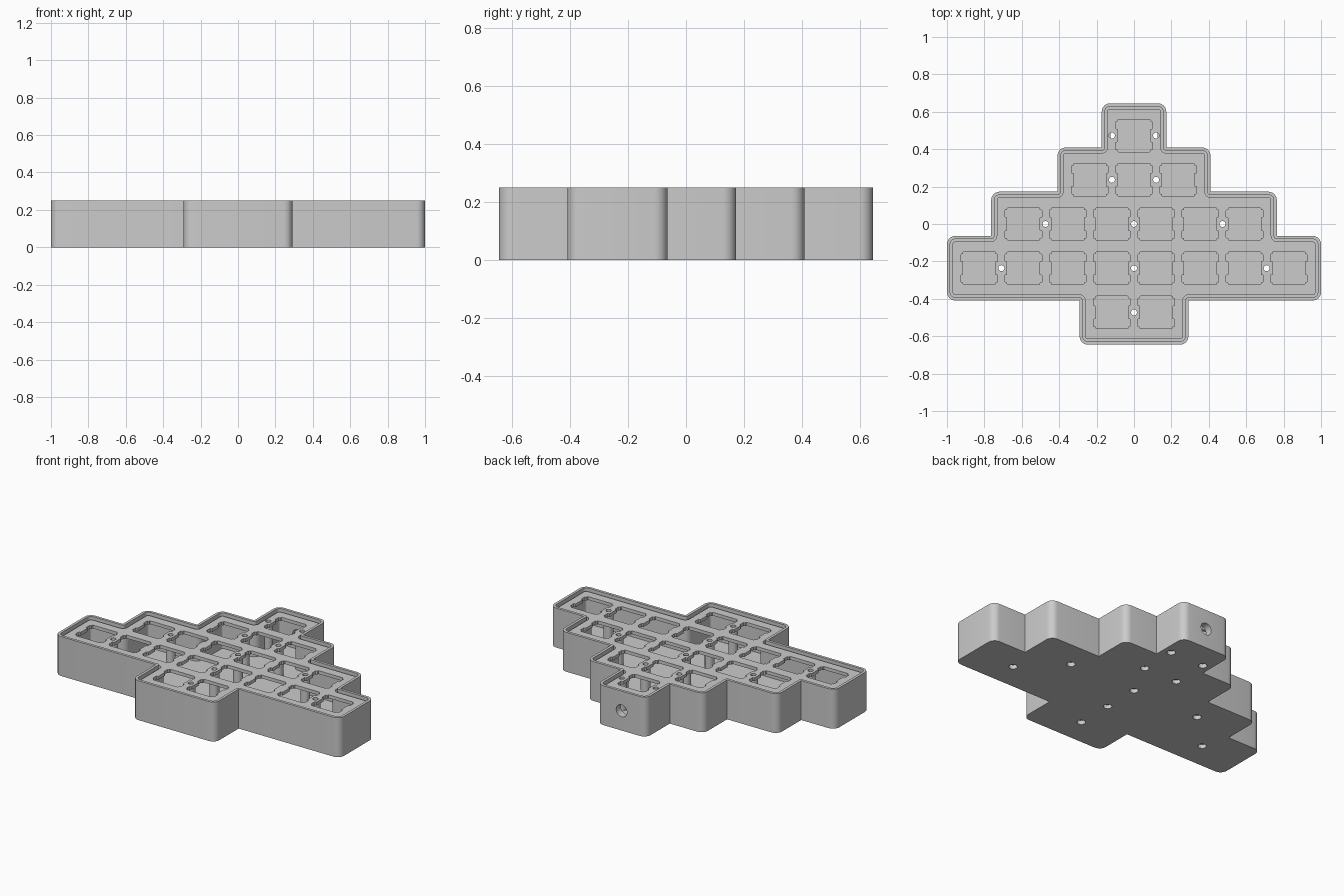
import bpy, bmesh
from math import sin, cos, pi, radians
from mathutils import Vector, Matrix

cube = bpy.data.objects.get("Cube")
if cube:
    bpy.data.objects.remove(cube)

PITCH = 0.2364
MARGIN = 0.0545
HEIGHT = 0.25
ROWS = [(2, 1), (1, 3), (0, 6), (-1, 8), (-2, 2)]      # row step in y, key count
SCREWS = [(-.5, 2), (.5, 2), (-.5, 1), (.5, 1), (-2, 0), (0, 0), (2, 0),
          (-3, -1), (0, -1), (3, -1), (0, -2)]         # in key pitches

grey = bpy.data.materials.new("light grey")
grey.use_nodes = True
grey.diffuse_color = (0.6, 0.6, 0.6, 1)
grey.node_tree.nodes["Principled BSDF"].inputs["Base Color"].default_value = (0.6, 0.6, 0.6, 1)


def circle(x, y, r, n=24):
    return [(x + r * cos(2 * pi * i / n), y + r * sin(2 * pi * i / n)) for i in range(n)]


def rounded(points, convex, concave, steps=6):
    """Round each corner of a counter-clockwise loop."""
    loop = []
    for i, p in enumerate(points):
        p = Vector(p)
        a = (Vector(points[i - 1]) - p).normalized()
        b = (Vector(points[(i + 1) % len(points)]) - p).normalized()
        r = convex if a.x * b.y - a.y * b.x < 0 else concave
        if r <= 0:
            loop.append(p)
            continue
        centre = p + (a + b) * r
        for k in range(steps + 1):
            t = k / steps * pi / 2
            loop.append(centre - b * r * cos(t) - a * r * sin(t))
    return loop


def outline(inset):
    """Stepped border around the key rows, moved inward by inset."""
    m = MARGIN - inset
    right = []
    for row, keys in reversed(ROWS):
        x = keys * PITCH / 2 + m
        low, high = (row - .5) * PITCH - m, (row + .5) * PITCH + m
        if row == -2:
            right += [(x, low), (x, low + PITCH)]
        elif row == -1:
            right += [(x, low), (x, high)]
        else:
            right += [(x, high - PITCH), (x, high)]
    left = [(-x, y) for x, y in reversed(right)]
    return rounded(right + left, max(0.045 - inset, 0.012), inset)


def key_opening(cx, cy):
    """Square opening with two clip notches on either side."""
    h, w = 0.0868, 0.0985
    side = [(h, -h), (h, -.075), (w, -.075), (w, -.036), (h, -.036)]
    right = side + [(x, -y) for x, y in reversed(side)]
    loop = right + [(-x, y) for x, y in reversed(right)]
    return rounded([(cx + x, cy + y) for x, y in loop], 0.004, 0.004, 2)


def prism(name, loops, low, high):
    """Filled outline with holes, extruded between two heights."""
    curve = bpy.data.curves.new(name, "CURVE")
    curve.dimensions = "2D"
    curve.fill_mode = "BOTH"
    curve.extrude = (high - low) / 2
    for loop in loops:
        spline = curve.splines.new("POLY")
        spline.points.add(len(loop) - 1)
        for point, (x, y) in zip(spline.points, loop):
            point.co = (x, y, 0, 1)
        spline.use_cyclic_u = True
    temp = bpy.data.objects.new(name + " curve", curve)
    bpy.context.collection.objects.link(temp)
    deps = bpy.context.evaluated_depsgraph_get()
    mesh = bpy.data.meshes.new_from_object(temp.evaluated_get(deps))
    bpy.data.objects.remove(temp)
    mesh.transform(Matrix.Translation((0, 0, (low + high) / 2)))
    bm = bmesh.new()
    bm.from_mesh(mesh)
    bmesh.ops.remove_doubles(bm, verts=bm.verts, dist=1e-5)
    bmesh.ops.recalc_face_normals(bm, faces=bm.faces)
    bm.to_mesh(mesh)
    bm.free()
    obj = bpy.data.objects.new(name, mesh)
    bpy.context.collection.objects.link(obj)
    return obj


def finish(obj):
    obj.data.materials.clear()
    obj.data.materials.append(grey)
    obj.data.shade_smooth()
    obj.data.set_sharp_from_angle(angle=radians(30))


def cut(obj, cutters):
    for cutter in cutters:
        cutter.hide_render = True
        mod = obj.modifiers.new("cut", "BOOLEAN")
        mod.operation = "DIFFERENCE"
        mod.solver = "EXACT"
        mod.object = cutter
    deps = bpy.context.evaluated_depsgraph_get()
    mesh = bpy.data.meshes.new_from_object(obj.evaluated_get(deps))
    obj.modifiers.clear()
    obj.data = mesh
    for cutter in cutters:
        bpy.data.objects.remove(cutter)


def screw_circles(r):
    return [circle(x * PITCH, y * PITCH, r) for x, y in SCREWS]


PLATE_LOW, PLATE_TOP, FLOOR = 0.214, 0.235, 0.04

# Case: outer shell with plate recess, cavity, screw holes and cable hole
case = prism("case", [outline(0)], 0, HEIGHT)
recess = prism("recess cutter", [outline(0.017)], PLATE_LOW, HEIGHT + .05)
cavity = prism("cavity cutter", [outline(0.046)], FLOOR, HEIGHT + .05)
shafts = prism("shaft cutter", screw_circles(0.016), -.05, FLOOR + .05)
heads = prism("screw head cutter", screw_circles(0.025), -.05, 0.025)
cable = prism("cable cutter", [circle(0, 0, 0.038, 32)], -.06, .06)
back = 2.5 * PITCH + MARGIN
cable.data.transform(Matrix.Translation((0, back, HEIGHT / 2)) @ Matrix.Rotation(pi / 2, 4, "X"))
cut(case, [recess, cavity, shafts, heads, cable])
finish(case)

# Key plate with notched openings and screw holes
openings = [key_opening((i - (keys - 1) / 2) * PITCH, row * PITCH)
            for row, keys in ROWS for i in range(keys)]
plate = prism("key_plate", [outline(0.03)] + openings + screw_circles(0.016), PLATE_LOW, PLATE_TOP)
finish(plate)

# Hollow screw posts between floor and plate
posts = prism("screw_posts", screw_circles(0.028) + screw_circles(0.016), FLOOR, PLATE_LOW)
finish(posts)
